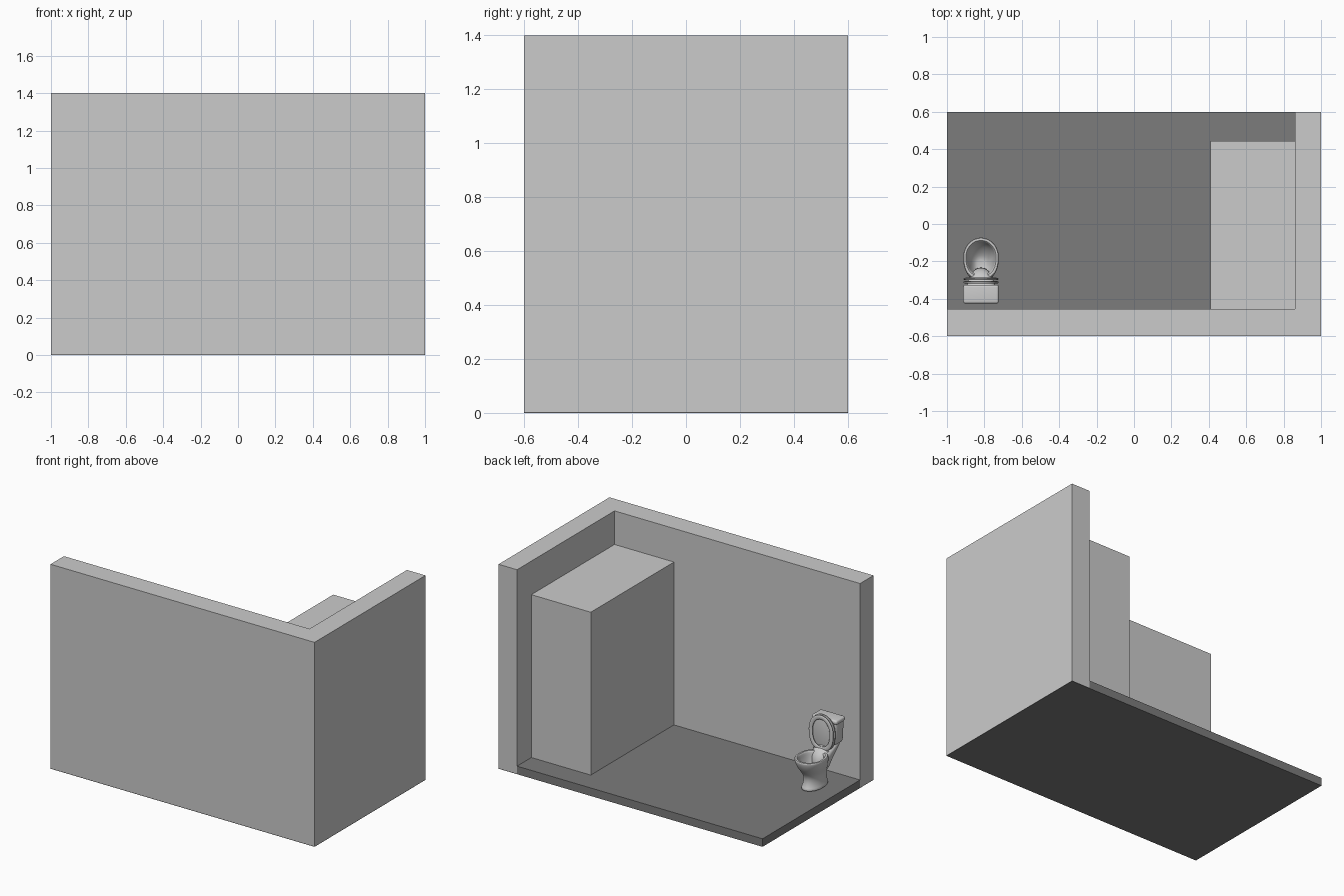
import bpy, bmesh
from math import cos, sin, pi, radians

if "Cube" in bpy.data.objects:
    bpy.data.objects.remove(bpy.data.objects["Cube"])

TX = -0.818          # toilet centre line
FLOOR = 0.055        # floor surface height
SEG = 40


def smooth(ob, angle=40):
    bpy.ops.object.select_all(action='DESELECT')
    bpy.context.view_layer.objects.active = ob
    ob.select_set(True)
    bpy.ops.object.shade_smooth_by_angle(angle=radians(angle))


def new_object(name, bm):
    bmesh.ops.recalc_face_normals(bm, faces=bm.faces)
    me = bpy.data.meshes.new(name)
    bm.to_mesh(me)
    bm.free()
    ob = bpy.data.objects.new(name, me)
    bpy.context.collection.objects.link(ob)
    return ob


def box(name, lo, hi, bevel=0.0):
    bm = bmesh.new()
    bmesh.ops.create_cube(bm, size=1)
    for v in bm.verts:
        v.co = [lo[i] + (v.co[i] + 0.5) * (hi[i] - lo[i]) for i in range(3)]
    if bevel:
        bmesh.ops.bevel(bm, geom=bm.edges[:], offset=bevel, segments=5,
                        profile=0.5, affect='EDGES')
    ob = new_object(name, bm)
    if bevel:
        smooth(ob)
    return ob


def egg(front, back, hw, mid=0.46, p_back=2.5):
    """Egg outline in (x, y): round at the front, blunter at the back."""
    cy = front + (back - front) * mid
    pts = []
    for i in range(SEG):
        a = 2 * pi * i / SEG
        c, s = cos(a), sin(a)
        p = 2.0 if s >= 0 else p_back
        x = hw * abs(c) ** (2 / p) * (1 if c >= 0 else -1)
        if s >= 0:
            y = cy + (front - cy) * s
        else:
            y = cy - (cy - back) * abs(s) ** (2 / p)
        pts.append((TX + x, y))
    return pts


def loft(name, loops, closed=False, levels=1):
    bm = bmesh.new()
    rings = [[bm.verts.new(p) for p in loop] for loop in loops]
    pairs = list(zip(rings, rings[1:]))
    if closed:
        pairs.append((rings[-1], rings[0]))
    else:
        bm.faces.new(rings[0])
        bm.faces.new(rings[-1])
    for r, s in pairs:
        for i in range(SEG):
            j = (i + 1) % SEG
            bm.faces.new((r[i], r[j], s[j], s[i]))
    ob = new_object(name, bm)
    if levels:
        ob.modifiers.new("subdivision", 'SUBSURF').levels = levels
        ob.modifiers["subdivision"].render_levels = levels
    smooth(ob)
    return ob


# Room shell: dark floor, two walls, tall cabinet
dark = bpy.data.materials.new("dark_floor")
dark.diffuse_color = (0.2, 0.2, 0.2, 1)
dark.use_nodes = True
dark.node_tree.nodes["Principled BSDF"].inputs["Base Color"].default_value = dark.diffuse_color
base = box("floor_base", (-1, -0.6, 0), (1, 0.6, 0.004))
floor = box("floor", (-1, -0.455, 0.002), (0.86, 0.6, FLOOR))
for ob in (base, floor):
    ob.data.materials.append(dark)
box("front_wall", (-1, -0.6, 0.004), (1, -0.455, 1.4))
box("right_wall", (0.86, -0.455, 0.004), (1, 0.6, 1.4))
box("cabinet", (0.41, -0.455, FLOOR), (0.86, 0.445, 1.17))

# Toilet bowl: (z, front y, back y, half width) up the outside, over the rim, down inside
bowl = [
    (0.053, -0.115, -0.325, 0.066), (0.066, -0.115, -0.325, 0.066),
    (0.085, -0.128, -0.322, 0.058), (0.13, -0.138, -0.318, 0.052),
    (0.165, -0.125, -0.315, 0.063), (0.20, -0.096, -0.31, 0.081),
    (0.235, -0.078, -0.302, 0.092), (0.262, -0.071, -0.298, 0.096),
    (0.270, -0.073, -0.296, 0.094), (0.271, -0.090, -0.275, 0.079),
    (0.262, -0.094, -0.271, 0.075), (0.23, -0.103, -0.268, 0.070),
    (0.19, -0.135, -0.262, 0.054), (0.165, -0.17, -0.25, 0.034),
    (0.16, -0.19, -0.235, 0.018),
]
loft("toilet_bowl", [[(x, y, z) for x, y in egg(f, b, w)] for z, f, b, w in bowl])

# Support flaring from the bowl up to the tank
support = [
    (0.13, -0.24, -0.325, 0.042), (0.19, -0.23, -0.345, 0.055),
    (0.24, -0.24, -0.375, 0.068), (0.275, -0.265, -0.40, 0.075),
    (0.30, -0.31, -0.41, 0.080), (0.325, -0.32, -0.415, 0.082),
]
loft("tank_support", [[(x, y, z) for x, y in egg(f, b, w, 0.5, 3.0)]
                      for z, f, b, w in support])

# Tank, tapered towards the bottom, with its cover
tank = box("tank", (TX - 0.092, -0.422, 0.305), (TX + 0.092, -0.327, 0.47), 0.022)
for v in tank.data.vertices:
    t = (0.47 - v.co.z) / 0.165
    v.co.x = TX + (v.co.x - TX) * (1 - 0.1 * t)
box("tank_cover", (TX - 0.095, -0.426, 0.452), (TX + 0.095, -0.325, 0.482), 0.013)


# Raised seat and lid, standing upright behind the bowl
def upright(y, grow):
    hinge, tip = 0.268, 0.512
    return [(x, y, z) for x, z in
            egg(tip + grow, hinge - grow, 0.094 + grow)]


loft("seat", [upright(-0.291, 0), upright(-0.287, -0.006), upright(-0.287, -0.024),
              upright(-0.291, -0.03), upright(-0.301, -0.03), upright(-0.301, 0)],
     closed=True)
loft("lid", [upright(-0.306, -0.006), upright(-0.308, 0),
             upright(-0.315, 0), upright(-0.319, -0.01)], levels=0)

# Hinges joining seat, lid and bowl
for side in (-1, 1):
    x = TX + side * 0.045
    box("seat_hinge", (x - 0.012, -0.318, 0.26), (x + 0.012, -0.288, 0.282), 0.005)
